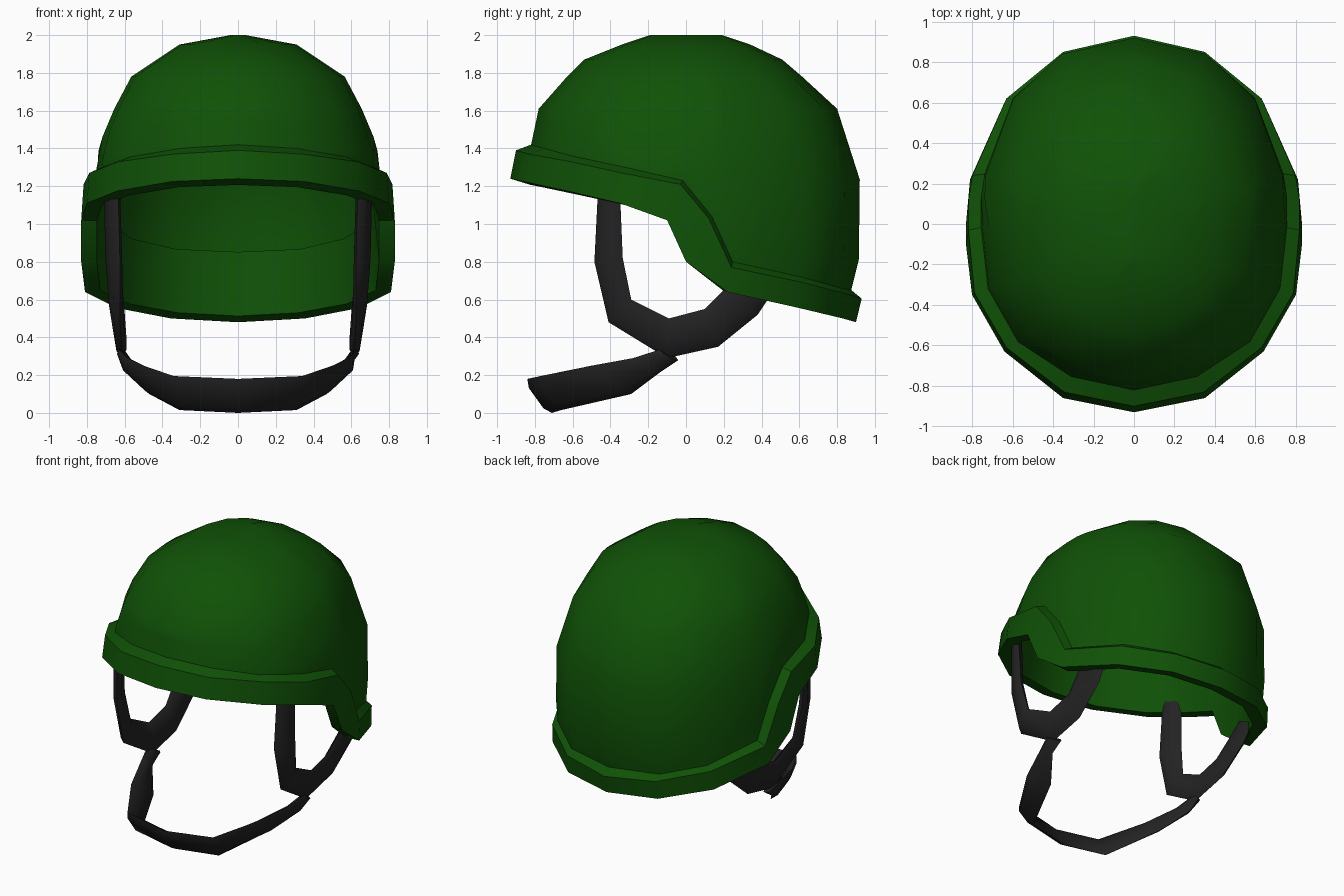
import bpy, bmesh
from mathutils import Vector

if "Cube" in bpy.data.objects:
    bpy.data.objects.remove(bpy.data.objects["Cube"])


def material(name, rgb):
    m = bpy.data.materials.new(name)
    m.diffuse_color = (*rgb, 1)
    m.use_nodes = True
    m.node_tree.nodes["Principled BSDF"].inputs["Base Color"].default_value = m.diffuse_color
    return m


GREEN = material("green_shell", (0.005, 0.083, 0.002))
BLACK = material("black_webbing", (0.017, 0.017, 0.018))


def loft(name, rings, mat, angle):
    """Skin closed rings of equal point count and cap both ends."""
    bm = bmesh.new()
    rows = [[bm.verts.new(p) for p in r] for r in rings]
    n = len(rows[0])
    for a, b in zip(rows, rows[1:]):
        for i in range(n):
            j = (i + 1) % n
            bm.faces.new((a[i], a[j], b[j], b[i]))
    bm.faces.new(rows[0])
    bm.faces.new(rows[-1])
    bmesh.ops.recalc_face_normals(bm, faces=bm.faces)
    me = bpy.data.meshes.new(name)
    bm.to_mesh(me)
    bm.free()
    ob = bpy.data.objects.new(name, me)
    bpy.context.collection.objects.link(ob)
    me.materials.append(mat)
    bpy.ops.object.select_all(action='DESELECT')
    ob.select_set(True)
    bpy.context.view_layer.objects.active = ob
    bpy.ops.object.shade_smooth_by_angle(angle=angle)
    return ob


# Dome profile: height, half width, front reach, back reach
PROFILE = [(0.65, .75, .86, .875), (0.80, .755, .86, .915), (1.24, .755, .85, .92),
           (1.42, .735, .82, .865), (1.61, .655, .78, .80), (1.78, .565, .63, .615),
           (1.87, .43, .54, .51), (1.95, .31, .34, .34), (2.0, .04, .19, .19)]

# Rim stations from front to back: x, bottom y z, top y z, dome v, ledge z
STATIONS = [(0, -.93, 1.24, -.90, 1.39, -1, 1.42),
            (.35, -.86, 1.225, -.83, 1.37, -.915, 1.40),
            (.64, -.63, 1.175, -.61, 1.33, -.70, 1.355),
            (.80, -.35, 1.11, -.34, 1.27, -.38, 1.30),
            (.83, -.10, 1.02, -.03, 1.21, -.02, 1.23),
            (.83, 0, .80, .12, 1.03, .15, 1.04),
            (.81, .22, .64, .24, .77, .27, .80),
            (.64, .60, .555, .62, .69, .68, .72),
            (.355, .83, .50, .85, .63, .915, .665),
            (0, .90, .48, .93, .605, 1, .65)]


def dome(s, z, scale=1, drop=0):
    for lo, hi in zip(PROFILE, PROFILE[1:]):
        if z <= hi[0]:
            break
    t = max(0, (z - lo[0]) / (hi[0] - lo[0]))
    a, f, b = (lo[k] + t * (hi[k] - lo[k]) for k in (1, 2, 3))
    v = s[5]
    u = (s[0] / .83) ** (1 if v < 0 else .9)
    return (scale * a * u, scale * v * (f if v < 0 else b),
            z - drop * (z - s[6]) / (2 - s[6]))


def full_ring(fn):
    half = [fn(s) for s in STATIONS]
    return half + [(-x, y, z) for x, y, z in half[-2:0:-1]]


def row_heights(lift, shoulder):
    """Heights of the dome rows above the sloping rim line."""
    rows = [lambda s, f=f: s[6] + lift + f * (shoulder - s[6] - lift)
            for f in (0, .17, .61)]
    return rows + [lambda s, z=z: z for z in (shoulder, 1.78, 1.87, 1.95, 2.0)]


# Helmet: inner dome, inner band, rim underside, rim wall, ledge, outer dome
LIFT = .21
rings = [full_ring(lambda s: dome(s, h(s), .955, .05))
         for h in reversed(row_heights(LIFT, 1.7))]
rings.append(full_ring(lambda s: dome(s, s[6] + LIFT, .935, .05)))
rings.append(full_ring(lambda s: (s[0] * .9, s[1] * .885, s[2] + .033 * s[5])))
rings.append(full_ring(lambda s: (s[0], s[1], s[2])))
rings.append(full_ring(lambda s: (s[0] * .985, s[3], s[4])))
rings += [full_ring(lambda s: dome(s, h(s))) for h in row_heights(0, 1.61)]
loft("helmet_shell", rings, GREEN, 0.6)


def strap(name, edges, t):
    """Flat webbing with a slightly domed section between two edge paths."""
    edges = [(Vector(p), Vector(q)) for p, q in edges]
    mids = [(p + q) / 2 for p, q in edges]
    rings = []
    for i, (p, q) in enumerate(edges):
        tangent = mids[min(i + 1, len(mids) - 1)] - mids[max(i - 1, 0)]
        n = (q - p).cross(tangent).normalized() * t
        a, b = p.lerp(q, .2), p.lerp(q, .8)
        rings.append([p, a + n, b + n, q, b - n, a - n])
    loft(name, rings, BLACK, 1.2)


# Side straps, turned to follow the shell: outer edge x y z, inner edge x y z
SIDE = [((.635, -.465, 1.20), (.70, -.35, 1.18)), ((.625, -.485, .80), (.69, -.335, .82)),
        ((.625, -.41, .48), (.665, -.29, .60)), ((.61, -.10, .29), (.645, -.09, .50)),
        ((.61, .17, .35), (.645, .10, .55)), ((.62, .38, .52), (.66, .21, .66)),
        ((.63, .46, .64), (.675, .28, .74))]
for side, sx in (("left", 1), ("right", -1)):
    strap(side + "_side_strap",
          [tuple((sx * x, y, z) for x, y, z in e) for e in SIDE], .027)

# Chin strap: upper front edge and lower rear edge, mirrored about the middle
CHIN = [((.63, -.14, .335), (.59, -.04, .28)), ((.585, -.28, .29), (.59, -.13, .22)),
        ((.50, -.50, .25), (.47, -.29, .10)),
        ((.34, -.77, .195), (.31, -.66, .015)), ((0, -.84, .18), (0, -.71, .0))]
flip = [tuple((-x, y, z) for x, y, z in e) for e in CHIN[-2::-1]]
strap("chin_strap", CHIN + flip, .022)
